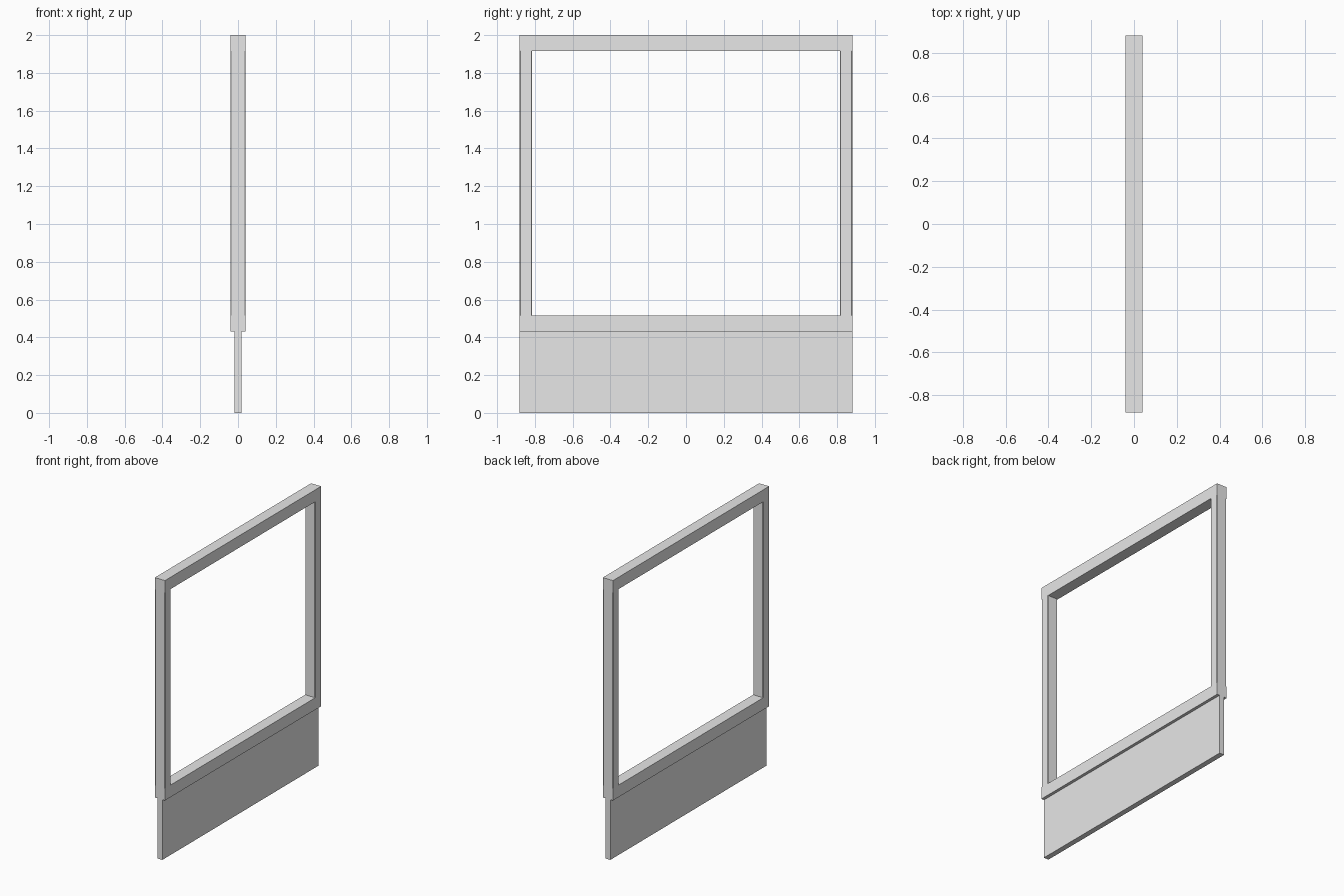
import bpy

cube = bpy.data.objects.get("Cube")
if cube:
    bpy.data.objects.remove(cube, do_unlink=True)

GREY = (0.8, 0.8, 0.8, 1)
grey = bpy.data.materials.new("plain grey")
grey.use_nodes = True
grey.diffuse_color = GREY
grey.node_tree.nodes["Principled BSDF"].inputs["Base Color"].default_value = GREY


def box(name, low, high, chamfer=0):
    """Box between two corners, with optional small chamfers."""
    bpy.ops.mesh.primitive_cube_add(
        size=1, location=[(a + b) / 2 for a, b in zip(low, high)])
    part = bpy.context.object
    part.name = name
    part.scale = [b - a for a, b in zip(low, high)]
    bpy.ops.object.transform_apply(location=False, rotation=False, scale=True)
    part.data.materials.append(grey)
    if chamfer:
        bevel = part.modifiers.new("chamfer", "BEVEL")
        bevel.width = chamfer
        bevel.segments = 1
    return part


HALF_DEPTH, HALF_WIDTH = 0.04, 0.881
SILL, SILL_TOP, HEAD, TOP = 0.43, 0.516, 1.915, 2.0
POST = 0.067

# Thin lower panel
box("lower_panel", (-0.019, -HALF_WIDTH, 0), (0.019, HALF_WIDTH, SILL))

# Horizontal rails
for name, low, high in (("bottom_rail", SILL, SILL_TOP), ("top_rail", HEAD, TOP)):
    box(name, (-HALF_DEPTH, -HALF_WIDTH, low), (HALF_DEPTH, HALF_WIDTH, high))

# Upright posts, with chamfered long edges and ends tucked into the rails
for name, y in (("front_post", -HALF_WIDTH), ("back_post", HALF_WIDTH - POST)):
    box(name, (-HALF_DEPTH, y, SILL_TOP - 0.01),
        (HALF_DEPTH, y + POST, HEAD + 0.01), chamfer=0.004)
